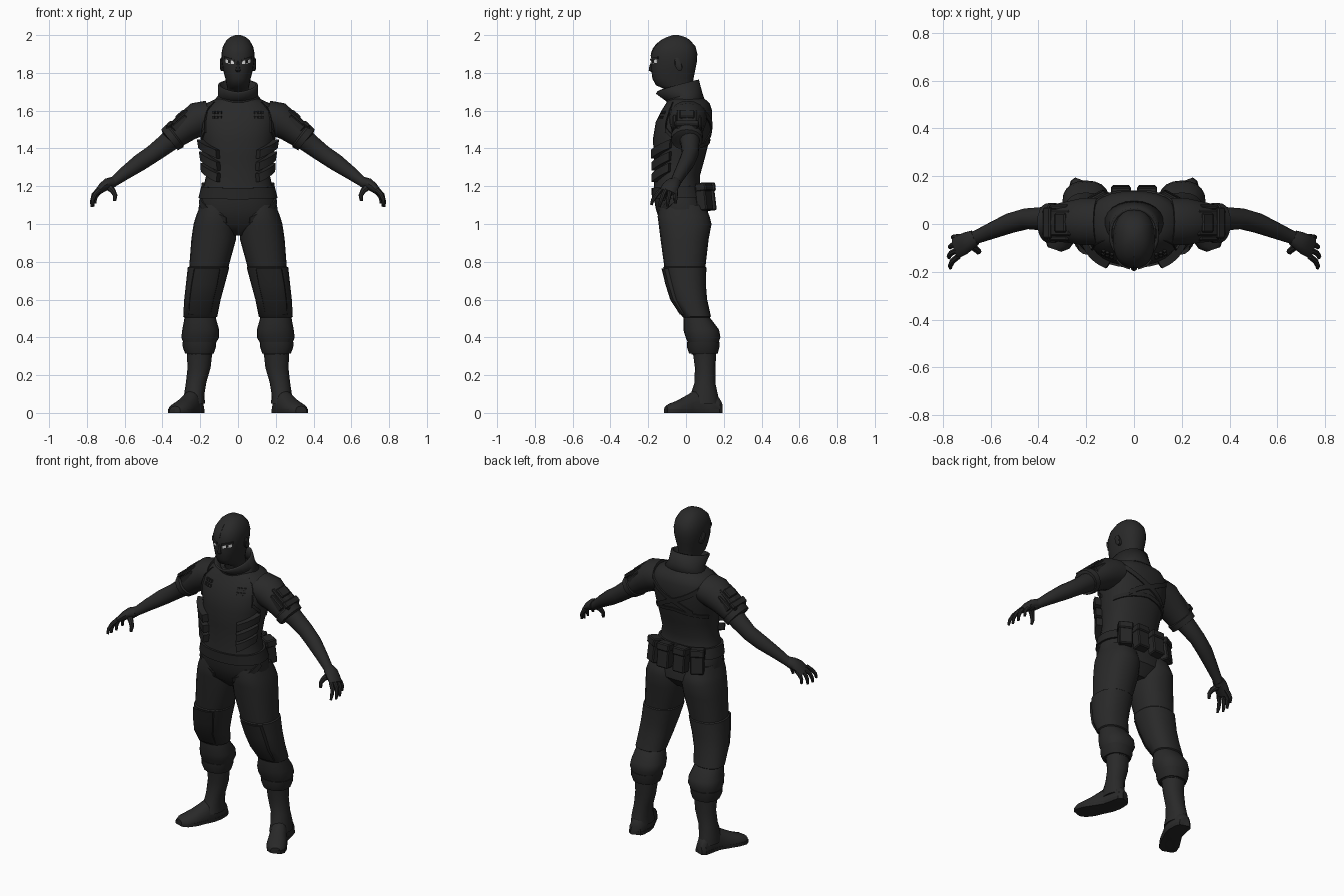
import bpy, bmesh, math
from mathutils import Vector, Matrix

if "Cube" in bpy.data.objects:
    bpy.data.objects.remove(bpy.data.objects["Cube"])

def material(name, c):
    m = bpy.data.materials.new(name)
    m.diffuse_color = (*c, 1)
    m.use_nodes = True
    m.node_tree.nodes["Principled BSDF"].inputs["Base Color"].default_value = m.diffuse_color
    return m

BLACK = material("black cloth", (0.022, 0.022, 0.022))
GEAR = material("dark gear", (0.019, 0.019, 0.019))
WHITE = material("eye white", (0.75, 0.75, 0.75))
PUPIL = material("pupil black", (0.008, 0.008, 0.008))

def finish(name, bm, mat, mirror=False, angle=40):
    bmesh.ops.recalc_face_normals(bm, faces=bm.faces)
    me = bpy.data.meshes.new(name)
    bm.to_mesh(me)
    bm.free()
    me.materials.append(mat)
    me.shade_smooth()
    me.set_sharp_from_angle(angle=math.radians(angle))
    ob = bpy.data.objects.new(name, me)
    bpy.context.collection.objects.link(ob)
    if mirror:
        ob.modifiers.new("Mirror", 'MIRROR').use_mirror_merge = False
    return ob

def ring(c, u, v, n=20, p=2.0):
    """Superellipse points round c with half axes u and v."""
    pts = []
    for i in range(n):
        a = 2 * math.pi * i / n
        co, si = math.cos(a), math.sin(a)
        pts.append(Vector(c) + Vector(u) * math.copysign(abs(co) ** (2 / p), co)
                   + Vector(v) * math.copysign(abs(si) ** (2 / p), si))
    return pts

def add_loft(bm, rings, caps=True):
    rows = [[bm.verts.new(p) for p in r] for r in rings]
    n = len(rows[0])
    for a, b in zip(rows, rows[1:]):
        for i in range(n):
            j = (i + 1) % n
            bm.faces.new((a[i], a[j], b[j], b[i]))
    if caps:
        bm.faces.new(rows[0])
        bm.faces.new(rows[-1])

def loft(name, rings, mat=BLACK, mirror=False, caps=True):
    bm = bmesh.new()
    add_loft(bm, rings, caps)
    return finish(name, bm, mat, mirror)

def level(x0, x1, y0, y1, z, n=20, p=2.3):
    return ring(((x0 + x1) / 2, (y0 + y1) / 2, z), ((x1 - x0) / 2, 0, 0), (0, (y1 - y0) / 2, 0), n, p)

def tube_rings(path, n=14):
    """Rings across a path of (x, y, z, radius up, radius sideways)."""
    pts = [Vector(q[:3]) for q in path]
    out = []
    for i, q in enumerate(path):
        t = (pts[min(i + 1, len(pts) - 1)] - pts[max(i - 1, 0)]).normalized()
        side = Vector((0, 1, 0)) - t * t.y
        side.normalize()
        out.append(ring(pts[i], t.cross(side) * q[3], side * q[4], n))
    return out

def on_body(table, a, z, off):
    """Point on a (z, half width, front, back) body at angle a, pushed out by off."""
    rows = sorted(table)
    for r, s in zip(rows, rows[1:]):
        if r[0] <= z <= s[0]:
            break
    f = (z - r[0]) / (s[0] - r[0])
    hw, yf, yb = (r[k] + (s[k] - r[k]) * f for k in (1, 2, 3))
    c, s_ = math.cos(math.radians(a)), math.sin(math.radians(a))
    x = (hw + off) * math.copysign(abs(c) ** (2 / 2.3), c)
    y = (yf + yb) / 2 + ((yb - yf) / 2 + off) * math.copysign(abs(s_) ** (2 / 2.3), s_)
    return Vector((x, y, z))

def bands(name, table, specs, mat=GEAR, mirror=True, seg=8):
    """Curved plates (a0, z0, a1, z1, height, thickness) hugging a body."""
    bm = bmesh.new()
    for a0, z0, a1, z1, h, t in specs:
        rows = []
        for i in range(seg + 1):
            f = i / seg
            a, z = a0 + (a1 - a0) * f, z0 + (z1 - z0) * f
            rows.append([on_body(table, a, z + dz, o) for dz, o in
                         ((-h / 2, -.006), (-h / 2, t), (h / 2, t), (h / 2, -.006))])
        add_loft(bm, rows)
    return finish(name, bm, mat, mirror)

def boxes(name, specs, mirror=True, bevel=.006):
    """Bevelled boxes from (matrix, size)."""
    bm = bmesh.new()
    for m, s in specs:
        bmesh.ops.create_cube(bm, size=1, matrix=m @ Matrix.Diagonal((*s, 1)))
    bmesh.ops.bevel(bm, geom=bm.edges[:], offset=bevel, segments=1, affect='EDGES')
    return finish(name, bm, GEAR, mirror, 25)

# Torso and pelvis: (z, half width, front y, back y)
TORSO = [(.94, .06, -.07, .07), (1.0, .19, -.135, .12), (1.08, .21, -.16, .115), (1.15, .195, -.172, .09),
         (1.2, .182, -.17, .075), (1.26, .168, -.165, .075), (1.35, .175, -.17, .1), (1.45, .192, -.175, .125),
         (1.54, .205, -.16, .138), (1.6, .2, -.13, .138), (1.64, .165, -.105, .125), (1.67, .1, -.085, .09)]
loft("torso", [level(-w, w, f, b, z, 28) for z, w, f, b in TORSO])

# Head with neck under a smooth mask
HEAD = [(1.62, .065, -.07, .05), (1.7, .058, -.09, .035), (1.717, .055, -.12, .033), (1.735, .06, -.16, .034),
        (1.77, .067, -.178, .04), (1.82, .08, -.184, .05), (1.86, .086, -.183, .058), (1.9, .088, -.185, .06),
        (1.94, .08, -.168, .05), (1.975, .06, -.13, .02), (1.99, .04, -.1, -.005), (2.0, .014, -.07, -.04)]
loft("head", [level(-w, w, f, b, z, 24) for z, w, f, b in HEAD])
loft("nose", [level(-w, w, y, -.15, z, 8) for z, w, y in
              ((1.803, .008, -.18), (1.812, .015, -.198), (1.835, .01, -.194), (1.868, .006, -.182))])
loft("ear", [ring((x, -.04, 1.845), (0, r * .55, 0), (0, -.008, r), 12) for x, r in
             ((.075, .036), (.09, .036), (.095, .026))], mirror=True)
bands("mask_seam", HEAD, [(-91, z, -89, z, .0205, .003) for z in (1.9, 1.92, 1.94, 1.96)], GEAR, False, 1)

# Eyes as thin plates
bands("eye_white", HEAD, [(-78, 1.856, -44, 1.864, .02, .003)], WHITE)
bands("eye_iris", HEAD, [(-66, 1.859, -57, 1.861, .016, .005)], PUPIL)
bands("eye_brow", HEAD, [(-82, 1.868, -40, 1.88, .012, .007)], BLACK)

# Raised collar, lower at the front
def collar_ring(w, f, b, zf, zb):
    r = level(-w, w, f, b, 0, 24, 2.1)
    for q in r:
        q.z = zf + (zb - zf) * max(0.0, (q.y - f) / (b - f)) ** .7
    return r
col = loft("collar", [collar_ring(.135, -.1, .1, 1.625, 1.655), collar_ring(.105, -.105, .085, 1.65, 1.7),
                      collar_ring(.105, -.16, .068, 1.69, 1.765)], caps=False)
m = col.modifiers.new("Thickness", 'SOLIDIFY')
m.thickness = .012

# Chest tabs, buttons, straps and waist belt
bands("chest_tab", TORSO, [(-60, z, -16, z + .055, .045, .034) for z in (1.37, 1.305, 1.245)])
bands("chest_button", TORSO, [(a, z, a + 4, z, .014, .008) for a in (-68, -62, -56) for z in (1.565, 1.59)], seg=1)
bands("armhole_strap", TORSO, [(-40, 1.63, -33, 1.5, .03, .008), (-33, 1.5, -10, 1.45, .02, .008)])
bands("back_strap", TORSO, [(35, 1.6, 125, 1.43, .03, .007), (20, 1.4, 90, 1.44, .022, .006)], seg=14)
bands("waist_belt", TORSO, [(-90, 1.16, 90, 1.175, .06, .012)], seg=20)
bands("hip_strap", TORSO, [(-10, 1.13, -75, 1.02, .03, .008)])

# Back pouches with flaps
def pouch(x, y, yaw):
    m = Matrix.Translation((x, y, 1.14)) @ Matrix.Rotation(yaw, 4, 'Z') @ Matrix.Rotation(.12, 4, 'X')
    return [(m, (.078, .06, .14)), (m @ Matrix.Translation((0, .006, .055)), (.084, .064, .045))]
boxes("belt_pouch", pouch(.055, .125, 0) + pouch(.145, .095, -.5))

# Arm, sleeve and cuff
loft("arm", tube_rings([(.2, .01, 1.55, .08, .08), (.3, .015, 1.49, .062, .062), (.38, .022, 1.425, .053, .05),
                        (.45, .022, 1.372, .047, .044), (.52, .003, 1.325, .045, .042), (.6, -.03, 1.268, .035, .034),
                        (.66, -.055, 1.222, .026, .028), (.69, -.07, 1.2, .026, .03)]), mirror=True)
loft("sleeve", tube_rings([(.15, .01, 1.57, .085, .1), (.21, .01, 1.555, .092, .1), (.27, .008, 1.515, .078, .088),
                           (.33, .005, 1.47, .068, .078), (.335, .005, 1.466, .075, .085), (.362, .005, 1.445, .07, .082),
                           (.363, .005, 1.444, .05, .06)], 18), mirror=True)

# Shoulder plates lying on the sleeve
slope = Matrix.Translation((.322, .005, 1.552)) @ Matrix.Rotation(math.radians(40), 4, 'Y')
boxes("shoulder_plate", [(slope, (.15, .11, .02)), (slope @ Matrix.Translation((-.03, 0, .01)), (.06, .08, .022)),
                         (slope @ Matrix.Translation((.045, 0, .008)), (.04, .13, .022)),
                         (slope @ Matrix.Translation((0, -.065, -.03)), (.1, .022, .05)),
                         (slope @ Matrix.Translation((0, .065, -.03)), (.1, .022, .05))])

# Glove: cuff, palm, four curled fingers and thumb
loft("glove_palm", tube_rings([(.665, -.057, 1.219, .03, .033), (.69, -.07, 1.213, .03, .04),
                               (.715, -.085, 1.195, .026, .046), (.745, -.1, 1.168, .017, .045)], 12), mirror=True)
bm = bmesh.new()
for dy, reach, drop in ((.04, -.012, .015), (.013, .0, .0), (-.013, .005, -.002), (-.04, .0, .008)):
    x, y = .735 + reach, -.095 + dy
    add_loft(bm, tube_rings([(x, y, 1.18, .013, .013), (x + .024, y + dy * .25 - .01, 1.155, .012, .012),
                             (x + .034, y + dy * .5 - .02, 1.12 + drop, .01, .01),
                             (x + .033, y + dy * .6 - .025, 1.093 + drop, .007, .007)], 8))
add_loft(bm, tube_rings([(.69, -.085, 1.2, .02, .018), (.662, -.105, 1.175, .015, .014),
                         (.65, -.115, 1.15, .012, .012), (.653, -.12, 1.122, .008, .008)], 8))
finish("glove_fingers", bm, BLACK, True)

# Trouser leg: (z, inner x, outer x, front y, back y)
LEG = [(1.1, .03, .2, -.14, .1), (1.04, .012, .223, -.15, .125), (1.0, .008, .235, -.145, .135),
       (.92, .01, .247, -.135, .12), (.775, .05, .258, -.115, .103), (.77, .046, .266, -.121, .108),
       (.68, .07, .276, -.1, .105), (.6, .092, .285, -.075, .112), (.51, .11, .29, -.02, .132),
       (.505, .118, .283, -.014, .126), (.44, .1, .295, -.014, .175), (.4, .1, .3, -.002, .182),
       (.36, .122, .285, .015, .168), (.31, .135, .27, .03, .16)]
loft("trouser_leg", [level(a, b, f, k, z) for z, a, b, f, k in LEG], mirror=True)
loft("shin_strap", [level(a, b, f, k, z) for z, a, b, f, k in
                    ((.375, .115, .294, .005, .177), (.345, .118, .292, .006, .176), (.315, .128, .28, .016, .168))],
     GEAR, True)

# Knee panel on the front of the leg
rows = []
for z, a, b, f in ((.765, .09, .235, -.13), (.68, .105, .25, -.109), (.6, .125, .26, -.084), (.52, .14, .265, -.032)):
    rows.append(level(a, b, f, f + .1, z, 12, 3.5))
loft("knee_panel", rows, GEAR, True)

# Boot shaft and foot with toes turned out
loft("boot_shaft", [level(a, b, f, k, z, 16, 2.1) for z, a, b, f, k in
                    ((.33, .135, .272, .035, .16), (.24, .145, .267, .047, .156), (.16, .168, .276, .045, .155),
                     (.1, .178, .285, .025, .168), (.05, .175, .29, .01, .175))], mirror=True)
FOOT = [(.218, .184, .03, .06), (.223, .165, .045, .09), (.228, .11, .052, .125), (.24, .06, .052, .13),
        (.265, .015, .055, .1), (.295, -.04, .06, .068), (.32, -.085, .053, .05), (.333, -.106, .03, .036)]
rows = []
for x, y, w, h in FOOT:
    r = ring((x, y, .01), (w * .93, w * .35, 0), (0, 0, h - .01), 16, 2.3)
    for q in r:
        q.z = max(q.z, 0)
    rows.append(r)
loft("boot_foot", rows, mirror=True)
outline = ([(x + w * .95, y + w * .3) for x, y, w, h in FOOT]
           + [(x - w * .95, y - w * .3) for x, y, w, h in reversed(FOOT)])
loft("boot_sole", [[Vector((x, y, z)) for x, y in outline] for z in (0, .02)], GEAR, True)
